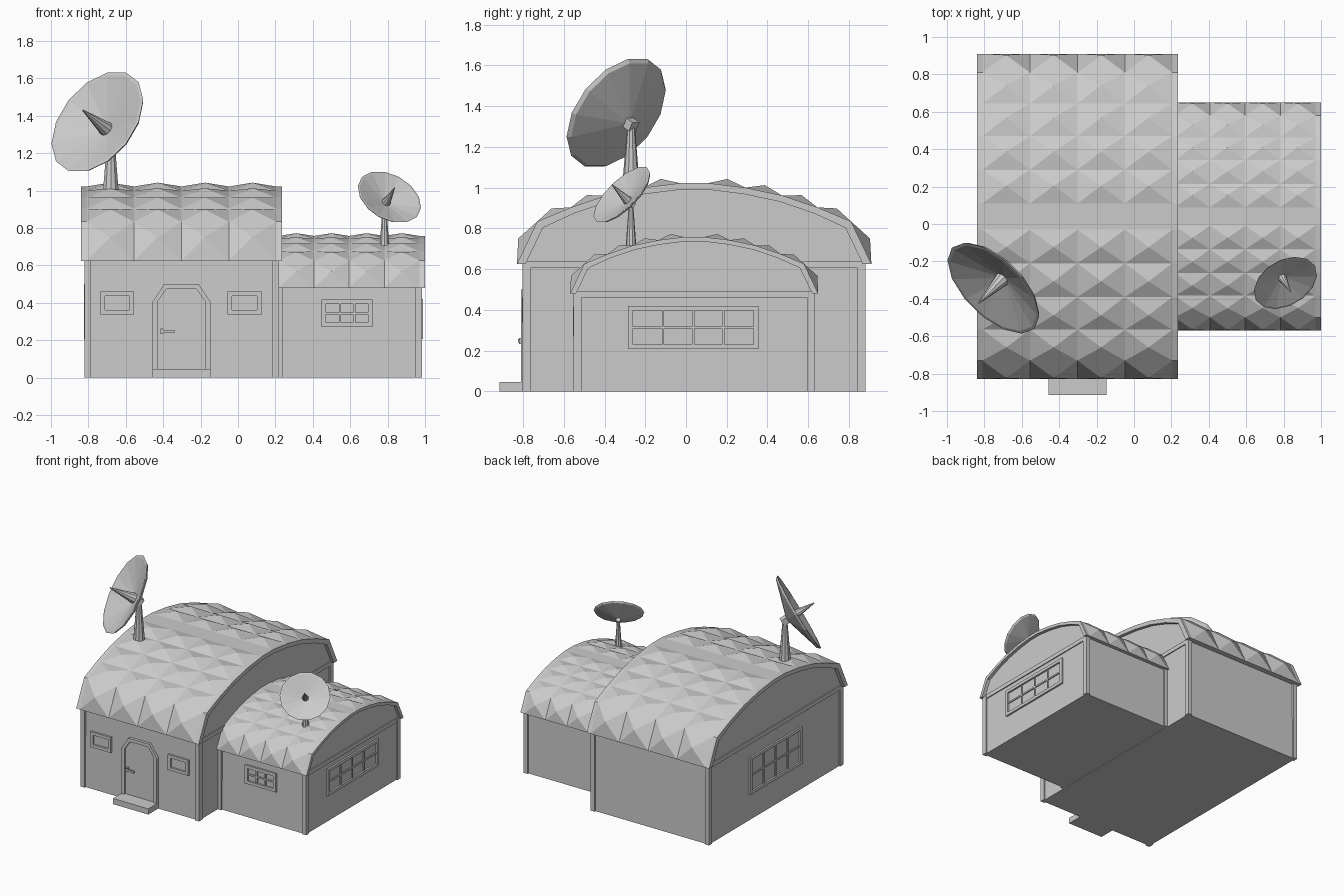
import bpy, bmesh, math
from mathutils import Vector, Matrix

if "Cube" in bpy.data.objects:
    bpy.data.objects.remove(bpy.data.objects["Cube"])

CY = 0.04  # shared ridge line of both halls


def finish(name, bm):
    bmesh.ops.recalc_face_normals(bm, faces=bm.faces[:])
    me = bpy.data.meshes.new(name)
    bm.to_mesh(me)
    bm.free()
    ob = bpy.data.objects.new(name, me)
    bpy.context.collection.objects.link(ob)
    return ob


def add_prism(bm, pts, axis, a, b):
    """Extrude a 2D outline (u, z) along x or y from a to b."""
    def place(p, t):
        return (t, p[0], p[1]) if axis == 'x' else (p[0], t, p[1])
    lo = [bm.verts.new(place(p, a)) for p in pts]
    hi = [bm.verts.new(place(p, b)) for p in pts]
    bm.faces.new(lo)
    bm.faces.new(hi[::-1])
    n = len(pts)
    for i in range(n):
        bm.faces.new((lo[i], lo[(i + 1) % n], hi[(i + 1) % n], hi[i]))


def prism(name, pts, axis, a, b):
    bm = bmesh.new()
    add_prism(bm, pts, axis, a, b)
    return finish(name, bm)


def rect(u0, u1, z0, z1):
    return [(u0, z0), (u1, z0), (u1, z1), (u0, z1)]


def box(name, x0, x1, y0, y1, z0, z1):
    return prism(name, rect(x0, x1, z0, z1), 'y', y0, y1)


# half cross-section of the roof: distance from ridge, height
HALF = [(.87, .625), (.77, .834), (.605, .903), (.43, .962), (.25, 1.0), (.07, 1.022)]
INNER = [(.828, .625), (.742, .803), (.59, .873), (.42, .931), (.245, .968), (.07, .99)]


def arch(half, s, eave):
    f = [(s * o, eave + s * (z - .625)) for o, z in half]
    return [(CY - o, z) for o, z in f] + [(CY + o, z) for o, z in f[::-1]]


def hall(name, s, eave, wall_x, roof_x, bump_x):
    outer, inner = arch(HALF, s, eave), arch(INNER, s, eave)
    w = .83 * s
    # walls and gables in one solid
    prism(name + "_walls", [(CY - w, 0)] + inner + [(CY + w, 0)], 'x', *wall_x)
    # vaulted roof shell with rows of pyramids
    bm = bmesh.new()
    add_prism(bm, outer + inner[::-1], 'x', *roof_x)
    step = (bump_x[1] - bump_x[0]) / 4
    for i in range(len(outer) - 1):
        if i == 5:
            continue  # plain ridge strip
        p, q = Vector(outer[i]), Vector(outer[i + 1])
        d = (q - p).normalized()
        h = s * (.048 if i in (0, 10) else .032)
        top = (p + q) / 2 + Vector((-d.y, d.x)) * h
        for c in range(4):
            x0 = bump_x[0] + c * step
            x1 = x0 + step
            vs = [bm.verts.new(v) for v in
                  ((x0, *p), (x1, *p), (x1, *q), (x0, *q), ((x0 + x1) / 2, *top))]
            for k in range(4):
                bm.faces.new((vs[k], vs[(k + 1) % 4], vs[4]))
    finish(name + "_roof", bm)
    # beams across the gables at eave height
    for x, side in ((wall_x[0], "left"), (wall_x[1], "right")):
        box(f"{name}_{side}_beam", x - .008, x + .008, CY - w, CY + w, eave - .02, eave + .012)
    # corner posts
    for x0, x1 in ((wall_x[0] - .01, wall_x[0] + .025), (wall_x[1] - .025, wall_x[1] + .01)):
        for sy in (-1, 1):
            ys = sorted((CY + sy * (w + .012), CY + sy * (w - .028)))
            box(name + "_post", x0, x1, *ys, 0, eave + .005)


hall("main_hall", 1.0, .625, (-.81, .21), (-.84, .235), (-.81, .205))
hall("annex", .70, .48, (.215, .975), (.19, 1.0), (.218, .97))


def window(name, axis, wall, out, u0, u1, z0, z1, nu=1, nz=1):
    """Frame with glazing bars standing off a wall."""
    bm = bmesh.new()
    t = .024
    a, b = sorted((wall - out * .005, wall + out * .014))
    for r in ((u0, u1, z0, z0 + t), (u0, u1, z1 - t, z1),
              (u0, u0 + t, z0 + t, z1 - t), (u1 - t, u1, z0 + t, z1 - t)):
        add_prism(bm, rect(*r), axis, a, b)
    a, b = sorted((wall - out * .005, wall + out * .008))
    for i in range(1, nu):
        u = u0 + t + (u1 - u0 - 2 * t) * i / nu
        add_prism(bm, rect(u - .006, u + .006, z0 + t, z1 - t), axis, a, b)
    for i in range(1, nz):
        z = z0 + t + (z1 - z0 - 2 * t) * i / nz
        add_prism(bm, rect(u0 + t, u1 - t, z - .006, z + .006), axis, a, b)
    finish(name, bm)


window("front_window_left", 'y', -.79, -1, -.735, -.555, .337, .46)
window("front_window_right", 'y', -.79, -1, -.055, .125, .337, .46)
window("annex_front_window", 'y', CY - .581, -1, .447, .72, .27, .417, 3, 2)
window("annex_side_window", 'x', .975, 1, -.285, .355, .207, .42, 4, 2)
window("main_side_window", 'x', -.81, -1, -.285, .365, .205, .50, 4, 2)


# door with chamfered top, frame, handle and step
def door_outline(g):
    return [(-.457 + g, .0), (-.457 + g, .405), (-.395 + g * .5, .5 - g),
            (-.21 - g * .5, .5 - g), (-.147 - g, .405), (-.147 - g, .0)]


prism("door_frame", door_outline(0) + door_outline(.026)[::-1], 'y', -.81, -.78)
prism("door_panel", door_outline(.026), 'y', -.797, -.78)
box("door_handle", -.415, -.34, -.825, -.815, .24, .256)
box("door_handle_plate", -.415, -.40, -.82, -.79, .233, .263)
box("door_step", -.457, -.147, -.915, -.78, 0, .045)


def dish(name, hub, n, radius, base_z):
    """Antenna: tapered mast, hub block, faceted reflector and feed spike."""
    k = radius / .31
    hub, n = Vector(hub), Vector(n).normalized()
    turn = n.to_track_quat('Z', 'Y').to_matrix().to_4x4()
    frame = Matrix.Translation(hub) @ turn

    bm = bmesh.new()
    h = hub.z - base_z
    bmesh.ops.create_cone(bm, cap_ends=True, segments=10, radius1=.047 * k, radius2=.018 * k,
                          depth=h, matrix=Matrix.Translation((hub.x, hub.y, base_z + h / 2)))
    finish(name + "_mast", bm)

    bm = bmesh.new()
    bmesh.ops.create_cube(bm, size=.05 * k, matrix=frame)
    finish(name + "_hub", bm)

    # closed reflector: back cone, rim band, inner cone
    bm = bmesh.new()
    seg = 14
    rings = []
    for r, z in ((.295, .10), (.31, .118), (.292, .118)):
        rings.append([bm.verts.new(frame @ Vector((r * k * math.cos(t), r * k * math.sin(t), z * k)))
                      for t in (2 * math.pi * i / seg for i in range(seg))])
    back = bm.verts.new(frame @ Vector((0, 0, .012 * k)))
    front = bm.verts.new(frame @ Vector((0, 0, .03 * k)))
    for i in range(seg):
        j = (i + 1) % seg
        bm.faces.new((back, rings[0][i], rings[0][j]))
        for a, b in zip(rings, rings[1:]):
            bm.faces.new((a[i], a[j], b[j], b[i]))
        bm.faces.new((front, rings[2][i], rings[2][j]))
    finish(name + "_reflector", bm)

    bm = bmesh.new()
    bmesh.ops.create_cone(bm, cap_ends=True, segments=10, radius1=.042 * k, radius2=.004 * k,
                          depth=.21 * k, matrix=frame @ Matrix.Translation((0, 0, .14 * k)))
    finish(name + "_feed", bm)


dish("large_dish", (-.68, -.27, 1.31), (-.61, -.62, .49), .31, .96)
dish("small_dish", (.783, -.27, .92), (.38, -.65, .66), .183, .69)
